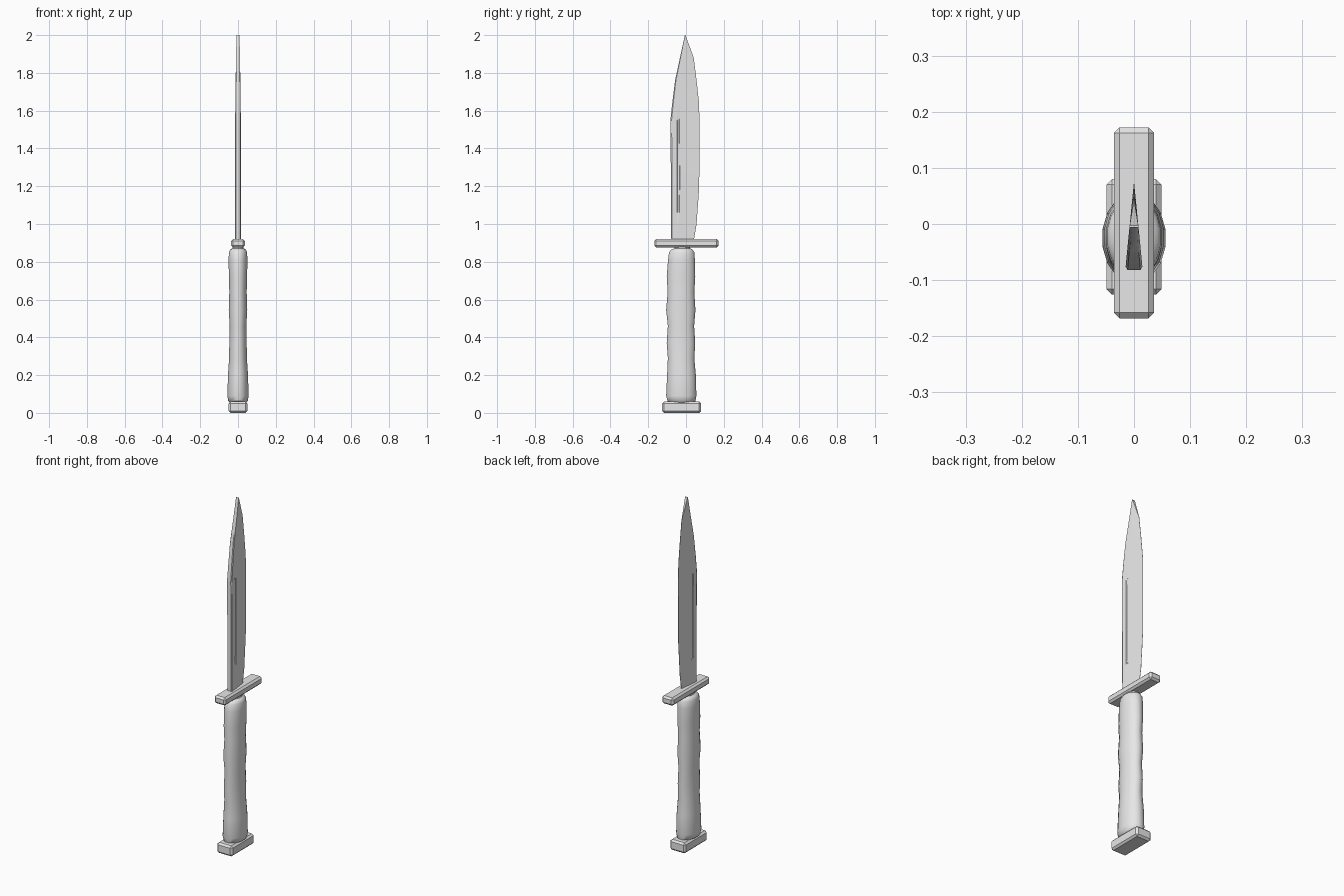
import bpy, bmesh, math

if "Cube" in bpy.data.objects:
    bpy.data.objects.remove(bpy.data.objects["Cube"])

grey = bpy.data.materials.new("plain grey")
grey.diffuse_color = (0.8, 0.8, 0.8, 1)
grey.use_nodes = True
grey.node_tree.nodes["Principled BSDF"].inputs["Base Color"].default_value = grey.diffuse_color


def finish(bm, name, angle):
    bmesh.ops.recalc_face_normals(bm, faces=bm.faces)
    me = bpy.data.meshes.new(name)
    bm.to_mesh(me)
    bm.free()
    ob = bpy.data.objects.new(name, me)
    bpy.context.collection.objects.link(ob)
    me.materials.append(grey)
    bpy.ops.object.select_all(action='DESELECT')
    ob.select_set(True)
    bpy.context.view_layer.objects.active = ob
    bpy.ops.object.shade_smooth_by_angle(angle=math.radians(angle))
    return ob


def loft(name, rings, angle):
    """Skin a stack of closed rings and cap both ends."""
    bm = bmesh.new()
    rows = [[bm.verts.new(p) for p in ring] for ring in rings]
    n = len(rows[0])
    for a, b in zip(rows, rows[1:]):
        for i in range(n):
            j = (i + 1) % n
            bm.faces.new((a[i], a[j], b[j], b[i]))
    bm.faces.new(rows[0][::-1])
    bm.faces.new(rows[-1])
    return finish(bm, name, angle)


def bevel_box(name, x, y0, y1, z0, z1, r):
    bm = bmesh.new()
    bmesh.ops.create_cube(bm, size=1)
    for v in bm.verts:
        v.co = (v.co.x * 2 * x, (y0 + y1) / 2 + v.co.y * (y1 - y0),
                (z0 + z1) / 2 + v.co.z * (z1 - z0))
    bmesh.ops.bevel(bm, geom=bm.edges[:], offset=r, segments=1, affect='EDGES')
    return finish(bm, name, 30)


# pommel and cross guard
bevel_box("pommel", 0.049, -0.126, 0.08, 0.0, 0.06, 0.01)
bevel_box("cross_guard", 0.036, -0.168, 0.172, 0.876, 0.921, 0.01)

# grip: z, y min, y max, half width in x
grip = [(0.05, -0.07, 0.025, 0.036), (0.062, -0.098, 0.05, 0.052), (0.09, -0.105, 0.055, 0.056),
        (0.2, -0.1, 0.052, 0.053), (0.29, -0.096, 0.044, 0.047), (0.37, -0.102, 0.049, 0.046),
        (0.46, -0.096, 0.043, 0.044), (0.545, -0.105, 0.05, 0.049), (0.64, -0.097, 0.044, 0.046),
        (0.72, -0.102, 0.049, 0.048), (0.81, -0.095, 0.047, 0.05), (0.85, -0.09, 0.044, 0.048),
        (0.865, -0.078, 0.034, 0.042), (0.871, -0.062, 0.022, 0.03), (0.885, -0.06, 0.02, 0.028)]
SIDES = 16
rings = []
for z, y0, y1, w in grip:
    ring = []
    for i in range(SIDES):
        t = 2 * math.pi * (i + 0.5) / SIDES
        ring.append((w * math.cos(t) * 1.02, (y0 + y1) / 2 + (y1 - y0) / 2 * math.sin(t) * 1.02, z))
    rings.append(ring)
loft("grip", rings, 50)

# blade: z, spine y, edge y, fuller depth
blade = [(0.915, -0.078, 0.042, 0), (1.0, -0.079, 0.056, 0), (1.06, -0.079, 0.06, 0),
         (1.07, -0.079, 0.061, 1), (1.2, -0.08, 0.07, 1), (1.54, -0.082, 0.071, 1),
         (1.555, -0.082, 0.071, 0), (1.64, -0.073, 0.069, 0), (1.76, -0.058, 0.056, 0),
         (1.88, -0.032, 0.041, 0), (2.0, -0.006, -0.003, 0)]


def thickness(y):
    return 0.0155 * max(0.03, (0.078 - y) / 0.16)


rings = []
for z, ys, ye, d in blade:
    span = ye - ys
    side = []
    # bevelled spine, groove lips and floor, cutting edge
    for f, cut in ((0, -0.004), (0.04, 0), (0.22, 0), (0.235, -0.003 * d),
                   (0.30, -0.003 * d), (0.315, 0), (1, 0)):
        y = ys + span * f
        x = thickness(y) + cut
        if f == 1 and z < 1.99:
            x = 0.0005
        side.append((x, y, z))
    rings.append(side + [(-x, y, zz) for x, y, zz in reversed(side)])
loft("blade", rings, 25)
